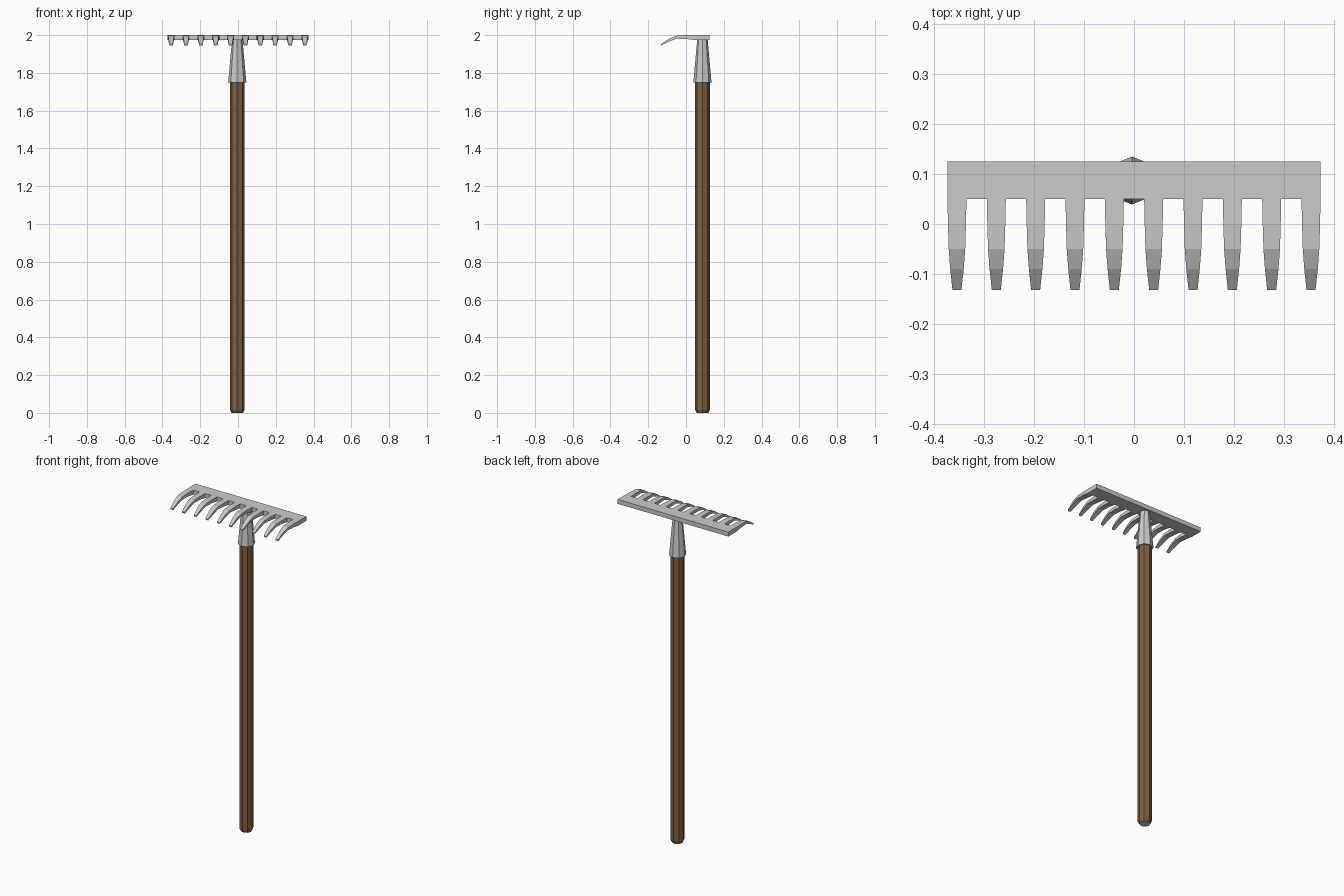
import bpy, bmesh, math

if "Cube" in bpy.data.objects:
    bpy.data.objects.remove(bpy.data.objects["Cube"])

CX, CY = -0.004, 0.087   # axis of the handle


def material(name, rgb):
    m = bpy.data.materials.new(name)
    m.diffuse_color = (*rgb, 1)
    m.use_nodes = True
    m.node_tree.nodes["Principled BSDF"].inputs["Base Color"].default_value = m.diffuse_color
    return m


steel = material("light steel", (0.60, 0.60, 0.60))
wood = material("brown wood", (0.22, 0.115, 0.053))


def finish(name, bm, *mats):
    bmesh.ops.recalc_face_normals(bm, faces=bm.faces[:])
    me = bpy.data.meshes.new(name)
    bm.to_mesh(me)
    bm.free()
    ob = bpy.data.objects.new(name, me)
    for m in mats:
        me.materials.append(m)
    bpy.context.collection.objects.link(ob)
    return ob


def loft(bm, rings, cap_start=True):
    loops = [[bm.verts.new(p) for p in r] for r in rings]
    for a, b in zip(loops, loops[1:]):
        n = len(a)
        for i in range(n):
            bm.faces.new((a[i], a[(i + 1) % n], b[(i + 1) % n], b[i]))
    if cap_start:
        bm.faces.new(loops[0])
    bm.faces.new(loops[-1])


def octagon(r, z):
    return [(CX + r * math.cos(i * math.pi / 4),
             CY + r * math.sin(i * math.pi / 4), z) for i in range(8)]


# wooden handle with chamfered foot; the end face is grey
bm = bmesh.new()
loft(bm, [octagon(0.031, 0), octagon(0.039, 0.016), octagon(0.039, 1.76)])
bm.normal_update()
for f in bm.faces:
    if all(v.co.z < 0.001 for v in f.verts):
        f.material_index = 1
finish("handle", bm, wood, steel)

# tapered socket joining handle and head
bm = bmesh.new()
loft(bm, [octagon(0.048, 1.75), octagon(0.028, 1.975)])
finish("socket", bm, steel)

# head bar
bm = bmesh.new()
loft(bm, [[(x, 0.05, 1.973), (x, 0.125, 1.973), (x, 0.125, 2.0), (x, 0.05, 2.0)]
          for x in (-0.373, 0.373)])
finish("head_bar", bm, steel)

# curved tines: (y, half width, top z, bottom z)
profile = [(0.05, 0.019, 2.0, 1.973), (0.0, 0.018, 2.0, 1.980),
           (-0.05, 0.0165, 1.997, 1.981), (-0.09, 0.0135, 1.981, 1.966),
           (-0.132, 0.009, 1.953, 1.945)]
bm = bmesh.new()
for k in range(10):
    x = -0.354 + k * 0.708 / 9
    loft(bm, [[(x - w, y, b), (x + w, y, b), (x + w, y, t), (x - w, y, t)]
              for y, w, t, b in profile], cap_start=False)
finish("tines", bm, steel)
